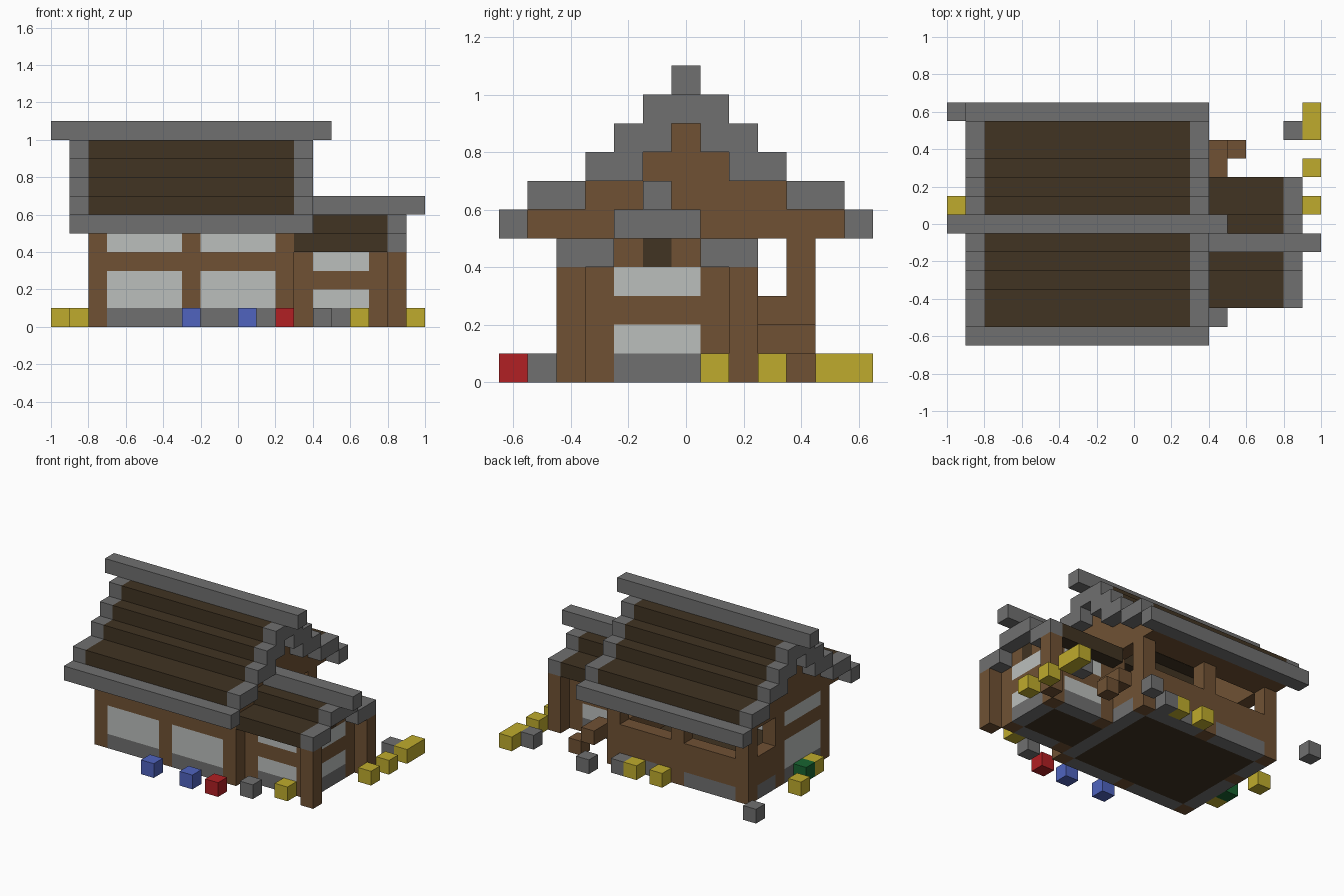
import bpy
import bmesh
from mathutils import Matrix, Vector

UNIT = 0.1  # edge length of one building block

old = bpy.data.objects.get("Cube")
if old:
    bpy.data.objects.remove(old, do_unlink=True)


def material(name, r, g, b):
    mat = bpy.data.materials.new(name)
    mat.use_nodes = True
    mat.diffuse_color = (r, g, b, 1)
    mat.node_tree.nodes["Principled BSDF"].inputs["Base Color"].default_value = (r, g, b, 1)
    return mat


stone = material("stone grey", .16, .16, .16)
timber = material("timber brown", .16, .083, .034)
shingle = material("dark shingle brown", .052, .033, .016)
glass = material("pale glass", .5, .52, .505)
yellow = material("yellow petals", .52, .41, .026)
blue = material("blue petals", .08, .127, .52)
red = material("red petals", .44, .014, .017)
green = material("green leaves", .009, .127, .03)


def part(name, mat, *boxes):
    """One object made of boxes, each given as three (low, high) spans in blocks."""
    bm = bmesh.new()
    for spans in boxes:
        low, high = (Vector(v) * UNIT for v in zip(*spans))
        place = Matrix.Translation((low + high) / 2) @ Matrix.Diagonal((*(high - low), 1))
        bmesh.ops.create_cube(bm, size=1, matrix=place)
    mesh = bpy.data.meshes.new(name)
    bm.to_mesh(mesh)
    bm.free()
    mesh.materials.append(mat)
    obj = bpy.data.objects.new(name, mesh)
    bpy.context.collection.objects.link(obj)
    return obj


def both(x, inner, outer, z, centre=0):
    """A mirrored pair of boxes on either side of a ridge."""
    return [(x, (centre + inner, centre + outer), z),
            (x, (centre - outer, centre - inner), z)]


def cell(x, y, z=0):
    return ((x, x + 1), (y - .5, y + .5), (z, z + 1))


# Main roof: stepped shingles with stone edging
house = (-8, 3)
ends = [(-9, -8), (3, 4)]
steps = [(6, 3.5, 5.5), (7, 1.5, 3.5), (8, .5, 2.5), (9, 0, 1.5)]
shingles, edging = [], []
for z, inner, outer in steps:
    shingles += both(house, inner, outer, (z, z + 1))
    for end in ends:
        edging += both(end, inner, outer, (z, z + 1))
part("main_roof_shingles", shingle, *shingles)
part("main_roof_edging", stone, *edging)
part("main_roof_eaves", stone, *both((-9, 4), 5.5, 6.5, (5, 6)))
part("main_roof_ridge", stone, ((-10, 5), (-.5, .5), (10, 11)))

# Gable walls and wall plates under the roof
side_walls = [(-8, -7), (2, 3)]
gables = [(wall, (-half, half), (z, z + 1)) for wall in side_walls
          for z, half in ((5, 5.5), (6, 3.5), (7, 1.5), (8, .5))]
part("main_gables", timber, *gables)
part("main_wall_plates", timber, *both((-7, 2), 3.5, 5.5, (5, 6)))

# Main posts
posts = []
for x in (-8, -3, 2):
    posts += both((x, x + 1), 3.5, 4.5, (0, 5))
part("main_posts", timber, *posts, ((-8, -7), (.5, 1.5), (0, 5)))

# Front wall with glazing, back wall with open windows
front, back = (-4.5, -3.5), (3.5, 4.5)
bays = [(-7, -3), (-2, 2)]
part("main_front_beams", timber, *[(bay, front, (3, 4)) for bay in bays])
part("main_front_windows", glass,
     *[(bay, front, z) for bay in bays for z in ((1, 3), (4, 5))])
part("main_back_parapet", timber, *[(bay, back, (1, 3)) for bay in bays])
part("main_wall_base", stone,
     *[(bay, row, (0, 1)) for bay in bays for row in (front, back)])

# Left and right side walls
left, right = side_walls
part("side_wall_base", stone, (left, (-3.5, .5), (0, 1)), (left, (1.5, 3.5), (0, 1)),
     (right, (-3.5, 3.5), (0, 1)))
part("side_wall_windows", glass, *[(left, (-3.5, .5), z) for z in ((1, 3), (4, 5))])
part("side_wall_timber", timber, (left, (-3.5, .5), (3, 4)), (left, (1.5, 3.5), (1, 3)),
     (right, (-3.5, 3.5), (1, 3)), (right, (-3.5, 1.5), (3, 5)))

# Floors
part("floor", shingle, ((-7, 2), (-3.5, 3.5), (0, 1)), ((3, 7), (-2.5, .5), (0, 1)))

# Wing roof, built around its own ridge
mid = -1
part("wing_roof_shingles", shingle, *both((3, 8), 1.5, 3.5, (4, 5), mid),
     ((3, 8), (mid - 1.5, mid + 1.5), (5, 6)))
part("wing_roof_edging", stone, *both((8, 9), 1.5, 3.5, (4, 5), mid),
     ((8, 9), (mid - 1.5, mid + 1.5), (5, 6)))
part("wing_roof_ridge", stone, ((3, 10), (mid - .5, mid + .5), (6, 7)))
part("wing_gable", timber, *both((7, 8), .5, 1.5, (4, 5), mid))
part("wing_gable_vent", shingle, ((7, 8), (mid - .5, mid + .5), (4, 5)))

# Wing posts: wall corners plus free posts carrying the roof corners
part("wing_posts", timber, *both((3, 4), 1.5, 2.5, (0, 4), mid),
     *both((7, 8), 1.5, 2.5, (0, 4), mid), *both((8, 9), 2.5, 3.5, (0, 4), mid))


# Wing infill panels on front, back and end
def wing_panels(z):
    return both((4, 7), 1.5, 2.5, z, mid) + [((7, 8), (mid - 1.5, mid + 1.5), z)]


part("wing_base", stone, *wing_panels((0, 1)))
part("wing_beams", timber, *wing_panels((2, 3)))
part("wing_windows", glass, *wing_panels((1, 2)), *wing_panels((3, 4)))

# Back steps
part("back_steps", timber, cell(5, 4), cell(4, 4, 1), cell(4, 3, 1))

# Flowers, shrub and loose stones around the house
part("yellow_flowers", yellow, *[cell(x, y) for x, y in (
    (-10, 1), (-9, -2), (6, -4), (9, 1), (9, 3), (9, 5), (9, 6), (0, 5), (-2, 5))])
part("blue_flowers", blue, cell(-3, -6), cell(0, -6))
part("red_flower", red, cell(2, -6))
part("shrub", green, cell(-9, -1))
part("loose_stones", stone, *[cell(x, y) for x, y in (
    (4, -5), (8, 5), (-10, 6), (3, 6), (1, 5))])
